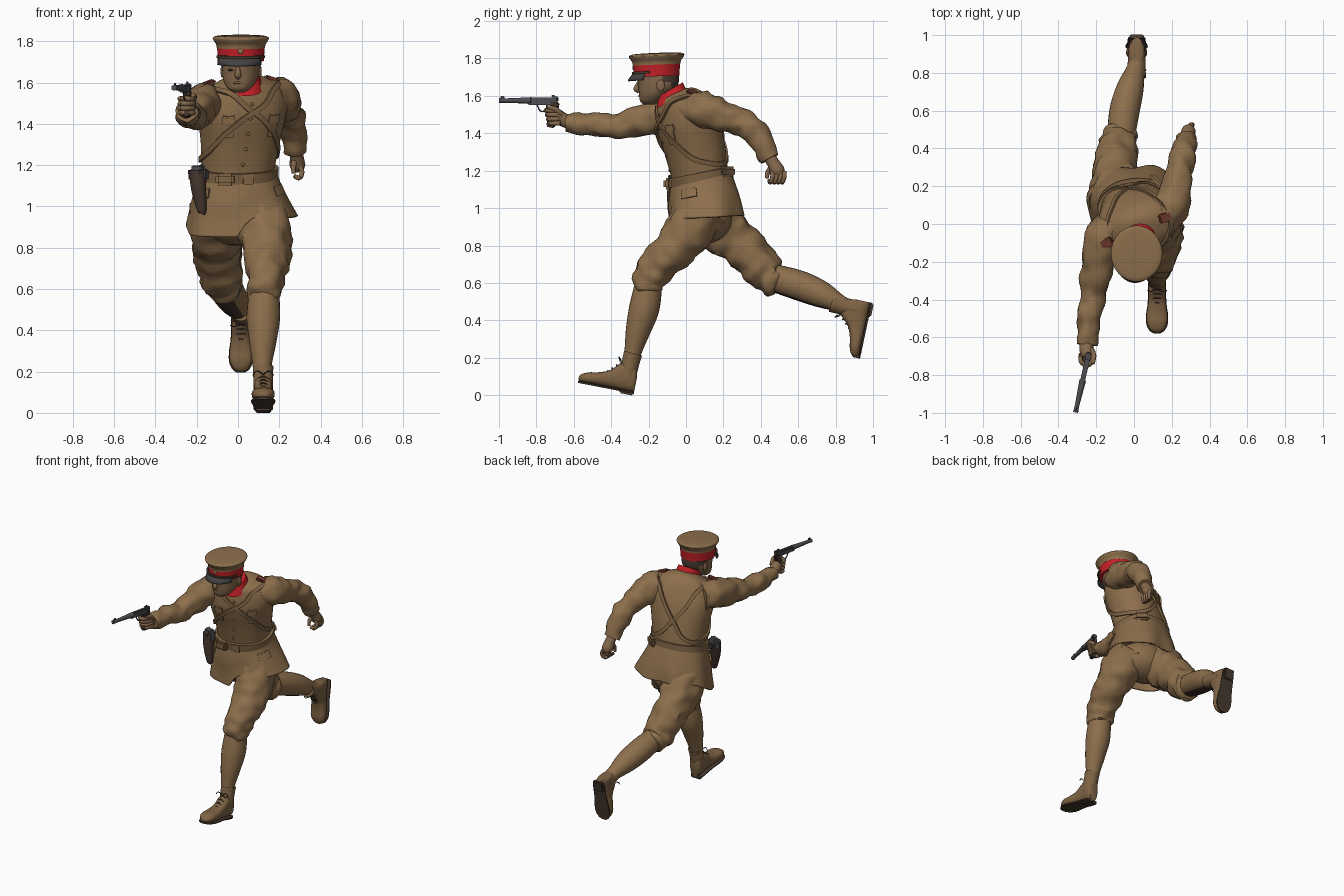
import bpy, bmesh, math
from mathutils import Vector as V, Matrix as M, noise

if "Cube" in bpy.data.objects:
    bpy.data.objects.remove(bpy.data.objects["Cube"])
def mat(name, *rgb):
    m = bpy.data.materials.new(name)
    m.diffuse_color = (*rgb, 1)
    m.use_nodes = True
    m.node_tree.nodes["Principled BSDF"].inputs["Base Color"].default_value = m.diffuse_color
    return m
KHAKI, LEATHER = mat("khaki cloth", .265, .158, .072), mat("tan leather", .21, .125, .058)
SKIN, RED = mat("skin", .23, .138, .072), mat("red felt", .55, .015, .02)
BLACK, STEEL = mat("dark sole", .065, .044, .03), mat("gun steel", .075, .075, .085)
HOLSTER, VISOR = mat("holster brown", .06, .035, .025), mat("visor grey", .06, .055, .055)
BOARD = mat("rank board", .16, .04, .025)

# Helpers
def finish(bm, name, m, solid=0, xf=M()):
    bmesh.ops.recalc_face_normals(bm, faces=bm.faces)
    bm.transform(xf)
    me = bpy.data.meshes.new(name)
    bm.to_mesh(me)
    me.materials.append(m)
    me.shade_smooth()
    me.set_sharp_from_angle(angle=math.radians(45))
    ob = bpy.data.objects.new(name, me)
    bpy.context.collection.objects.link(ob)
    if solid:
        s = ob.modifiers.new("thickness", 'SOLIDIFY')
        s.thickness, s.offset = solid, 0
    return ob

def skin(name, rows, m, wrap=True, caps=True, loop=False, **kw):  # bridge rows of points
    bm = bmesh.new()
    R = [[bm.verts.new(p) for p in r] for r in rows]
    n = len(R[0])
    for a, b in zip(R, R[1:] + R[:1] if loop else R[1:]):
        for j in range(n if wrap else n - 1):
            bm.faces.new((a[j], a[(j + 1) % n], b[(j + 1) % n], b[j]))
    if caps and not loop:
        bm.faces.new(R[0]), bm.faces.new(R[-1])
    return finish(bm, name, m, **kw)

def smooth(keys, m=6):  # Catmull-Rom through tuples
    out = []
    for i in range(len(keys) - 1):
        quad = [keys[max(0, min(len(keys) - 1, i + o))] for o in (-1, 0, 1, 2)]
        for t in (s / m for s in range(m)):
            out.append(tuple(.5 * (2*q + (r-p)*t + (2*p-5*q+4*r-s)*t*t + (3*q-p-3*r+s)*t**3) for p, q, r, s in zip(*quad)))
    return out + [keys[-1]]

def tube(name, keys, m, fold=0, n=24, **kw):  # round limb through (x, y, z, radius) with cloth folds
    P, rows = smooth(keys), []
    for i, p in enumerate(P):
        t = (V(P[min(i+1, len(P)-1)][:3]) - V(P[max(i-1, 0)][:3])).normalized()
        u = t.cross(V((1, 0, 0)) if abs(t.x) < .8 else V((0, 0, 1))).normalized()
        ds = [u * math.cos(a) + t.cross(u) * math.sin(a) for a in (2 * math.pi * j / n for j in range(n))]
        rows.append([V(p[:3]) + d * (p[3] + fold * noise.noise((V(p[:3]) + d * p[3]) * 15 + t * 2)) for d in ds])
    return skin(name, rows, m, **kw)

def box(name, loc, size, m, rot=(0, 0, 0), bevel=.006, xf=M()):
    bm = bmesh.new()
    bmesh.ops.create_cube(bm, size=1)
    bm.transform(M.Diagonal((*size, 1)))
    bmesh.ops.bevel(bm, geom=bm.edges[:], offset=min(bevel, min(size) * .3), segments=2, affect='EDGES')
    turn = M.Rotation(rot[2], 4, 'Z') @ M.Rotation(rot[1], 4, 'Y') @ M.Rotation(rot[0], 4, 'X')
    return finish(bm, name, m, xf=xf @ M.Translation(loc) @ turn)

def ball(name, loc, size, m):
    bm = bmesh.new()
    bmesh.ops.create_uvsphere(bm, u_segments=16, v_segments=10, radius=1)
    return finish(bm, name, m, xf=M.Translation(loc) @ M.Diagonal((*size, 1)))

def power(a, e):  # superellipse direction
    return [math.copysign(abs(v) ** (2 / e), v) for v in (math.cos(a), math.sin(a))]

def spot(P, deg, off=0, e=2.3):  # point on an oval (cx, cy, z, rx, ry, yaw, tilt)
    c, s = power(math.radians(deg), e)
    q = M.Rotation(math.radians(P[5]), 3, 'Z') @ V((c * (P[3] + off), s * (P[4] + off), 0))
    return V((P[0] + q.x, P[1] + q.y, P[2] + P[6] * q.y))

def ovals(name, keys, m, e=2.3):
    return skin(name, [[spot(P, 9 * j, 0, e) for j in range(40)] for P in smooth(keys)], m)

def level(S, z):  # oval at a height
    for a, b in zip(S, S[1:]):
        if z <= b[2]:
            return tuple(p + (q - p) * max(0, (z - a[2]) / (b[2] - a[2])) for p, q in zip(a, b))
    return S[-1]

def ribbon(name, S, keys, width, m, thick=.012, lift=.004, loop=False):  # strip on an oval surface
    f = lambda d, z: spot(level(S, z), d)
    K, rows = smooth(keys, 8)[:-1 if loop else None], []
    for i, (d, z) in enumerate(K):
        nrm = (f(d + 2, z) - f(d - 2, z)).cross(f(d, z + .004) - f(d, z - .004)).normalized()
        a, b = (K[i-1], K[(i+1) % len(K)]) if loop else (K[max(i-1, 0)], K[min(i+1, len(K)-1)])
        s = (f(*b) - f(*a)).cross(nrm).normalized() * width / 2
        lo, hi = f(d, z) + nrm * (lift - thick), f(d, z) + nrm * (lift + thick / 2)
        rows.append([lo - s, lo + s, hi + s, hi - s])
    return skin(name, rows, m, loop=loop)

# Jacket body and flared skirt, whose right front panel hangs lower
BODY = [(0, .08, 1.10, .18, .145, 8, .2), (0, .075, 1.17, .176, .147, 8, .2), (.01, .05, 1.30, .19, .155, 14, .15),
        (.02, .015, 1.43, .212, .16, 18, .1), (.03, 0, 1.51, .212, .145, 20, .1), (.03, -.02, 1.575, .18, .12, 20, .2),
        (.03, -.05, 1.605, .11, .09, 18, .4), (.03, -.07, 1.615, .06, .06, 15, .4)]
TORSO = smooth(BODY)
ovals("jacket_body", BODY, KHAKI)
SKIRT = smooth([(.02, .105, .95, .262, .195, 4, .05), (.01, .1, 1.02, .235, .185, 5, .1),
                (0, .085, 1.10, .205, .17, 8, .2), (0, .078, 1.17, .182, .152, 8, .2)])
def hang(p):
    t, clip = max(0, (1.16 - p.z) / .21), lambda v: max(0, min(1, v))
    k = 1 + .03 * t * math.sin(7 * math.atan2(p.y - .1, p.x))
    return V((p.x * k, p.y * k, p.z - .085 * t * clip((.05 - p.x) / .05) * clip((.2 - p.y) / .15)))
skin("jacket_skirt", [[hang(spot(P, 6 * j)) for j in range(60)] for P in SKIRT], KHAKI, caps=False, solid=.012)
ball("trouser_seat", (0, .1, .94), (.19, .15, .13), KHAKI)
# Belt, crossed straps, pockets, buttons, holster
on_belt = lambda deg, off: spot(level(TORSO, 1.165), deg, off)
ribbon("belt", TORSO, [(a, 1.165) for a in range(-180, 181, 30)], .05, LEATHER, .016, .012, True)
CROSS = [(-180, 1.585), (-125, 1.575), (-97, 1.49), (-60, 1.38), (-20, 1.27), (30, 1.215),
         (70, 1.25), (98, 1.40), (120, 1.525), (145, 1.57), (180, 1.585)]
ribbon("right_shoulder_strap", TORSO, CROSS, .026, LEATHER, loop=True)
ribbon("left_shoulder_strap", TORSO, [(180 - a, z) for a, z in CROSS], .024, LEATHER, lift=.008, loop=True)
for side, a, b in (("right", -128, -150), ("left", -68, -30)):
    ribbon(side + "_chest_pocket", TORSO, [(a, 1.40), (a + 8, 1.40), (a + 16, 1.40)], .10, KHAKI, .006, .003)
    ribbon(side + "_pocket_flap", TORSO, [(a - 1, 1.44), (a + 8, 1.435), (a + 17, 1.44)], .035, KHAKI, .01)
    ribbon(side + "_skirt_pocket_flap", SKIRT, [(b - 14, 1.09), (b, 1.09), (b + 14, 1.09)], .05, KHAKI, .014, .006)
for i in range(5):
    ball("jacket_button", spot(level(TORSO, 1.23 + .07 * i), -92, .003), (.009, .006, .009), LEATHER)
box("belt_buckle", on_belt(-84, .022), (.05, .012, .052), LEATHER, (0, 0, .14))
box("front_pouch", on_belt(-112, .026), (.09, .04, .06), LEATHER, (0, 0, -.1), .015)
box("rear_pouch", on_belt(48, .02), (.1, .04, .055), LEATHER, (0, 0, -.75), .015)
tube("holster_body", [(-.195, -.05, 1.17, .042), (-.19, -.065, 1.08, .036), (-.175, -.075, .98, .022), (-.174, -.076, .965, .012)], HOLSTER)
box("holster_flap", (-.192, -.05, 1.155), (.095, .07, .085), STEEL, (.1, 0, -.5), .02)
# Collar, neck, shoulder boards
ovals("red_collar", [(.035, -.07, 1.575, .088, .088, 0, .45), (.032, -.077, 1.605, .08, .075, 0, .5), (.03, -.082, 1.635, .072, .064, 0, .58)], RED)
tube("neck", [(.025, -.05, 1.57, .055), (.02, -.1, 1.64, .055), (.02, -.12, 1.70, .06)], SKIN)
box("right_shoulder_board", (-.145, -.10, 1.596), (.07, .05, .02), BOARD, (.1, -.35, .35))
box("left_shoulder_board", (.165, .035, 1.618), (.07, .05, .02), BOARD, (.1, .3, .35))
# Head with cropped hair, face turned slightly to the right
head = ovals("head", [(.004, -.198, 1.553, .027, .028, -8, 0), (.006, -.19, 1.572, .057, .055, -8, 0), (.01, -.168, 1.61, .08, .083, -8, 0),
              (.014, -.15, 1.65, .089, .105, -8, 0), (.015, -.15, 1.70, .092, .112, -8, 0), (.015, -.155, 1.75, .09, .11, 0, 0)], SKIN, 2.1)
head.data.materials.append(BLACK)
for f in head.data.polygons:
    f.material_index = int(f.center.y > -.13 and f.center.z > 1.675 or f.center.y > -.08 and f.center.z > 1.645)
tube("nose", [(0, -.248, 1.68, .009), (0, -.26, 1.655, .012), (0, -.264, 1.636, .016), (0, -.25, 1.622, .009)], SKIN, n=12)
tube("mouth", [(-.022, -.241, 1.597, .004), (0, -.248, 1.6, .007), (.022, -.241, 1.597, .004)], LEATHER, n=8)
for s in (-1, 1):
    ball("eye", (s * .036, -.245 + s * .003, 1.661), (.014, .006, .005), BLACK)
    ball("ear", (.015 + s * .09, -.125 - s * .01, 1.655), (.01, .022, .032), SKIN)
# Peaked cap
cap = lambda z, r: (.014, -.157, z, r, r * 1.09, 0, .04)
ovals("cap_band", [cap(1.705, .111), cap(1.735, .113), cap(1.775, .116)], RED, 2)
ovals("cap_crown", [cap(1.767, .1165), cap(1.785, .12), cap(1.808, .134), cap(1.819, .134), cap(1.827, .11), cap(1.83, .03)], KHAKI, 2)
skin("cap_visor", [[spot((.012, -.157, 1.725 - .036 * f, .113 + .002 * f, .125 + .028 * f, -5, .06), a, 0, 2)
                    for a in range(-155, -24, 10)] for f in (0, .5, 1)], VISOR, wrap=False, caps=False, solid=.007)
ribbon("cap_chin_strap", [cap(1.69, .111), cap(1.80, .118)], [(a, 1.728) for a in range(-165, -14, 15)], .012, BLACK, .008)
ball("cap_badge", (.012, -.282, 1.752), (.014, .005, .014), KHAKI)
# Sleeves
tube("right_sleeve", [(-.12, 0, 1.5, .095), (-.172, -.1, 1.497, .096), (-.196, -.25, 1.462, .084), (-.213, -.38, 1.435, .068),
                      (-.235, -.5, 1.448, .062), (-.25, -.64, 1.457, .05)], KHAKI, .018)
tube("left_sleeve", [(.14, .03, 1.515, .1), (.195, .10, 1.52, .1), (.225, .20, 1.49, .08), (.243, .30, 1.46, .072),
                     (.262, .38, 1.39, .067), (.278, .452, 1.265, .055)], KHAKI, .018)
# Trousers and wrapped shins, with a dark seam under the rear calf
tube("left_trouser", [(.10, .08, .99, .14), (.13, .0, .86, .126), (.142, -.075, .765, .11), (.132, -.165, .675, .098),
                      (.127, -.195, .61, .09), (.125, -.2, .57, .082), (.125, -.2, .553, .07)], KHAKI, .024)
tube("right_trouser", [(-.09, .12, .98, .145), (-.10, .2, .88, .135), (-.10, .29, .80, .118), (-.085, .4, .68, .104),
                       (-.077, .45, .63, .094), (-.072, .485, .612, .086), (-.07, .50, .605, .07)], KHAKI, .024)
tube("left_gaiter", [(.127, -.195, .62, .07), (.123, -.222, .47, .081), (.12, -.255, .35, .067), (.117, -.284, .23, .046), (.118, -.295, .17, .044)], KHAKI)
calf = tube("right_gaiter", [(-.072, .44, .635, .072), (-.05, .6, .588, .08), (-.02, .72, .54, .072), (.005, .81, .495, .05), (.012, .85, .475, .044)], KHAKI)
calf.data.materials.append(HOLSTER)
for f in calf.data.polygons:
    f.material_index = int(f.normal.z < -.8)
# Laced boots from (y, half width, bottom, top) sections
def slab(rows, e):
    arc = [power(math.pi * j / 12, e) for j in range(24)]
    return [[V((w * c, y, (lo + hi) / 2 + (hi - lo) / 2 * s)) for c, s in arc] for y, w, lo, hi in rows]
FOOT = smooth([(.055, .028, -.112, -.03), (.035, .042, -.114, .03), (-.03, .045, -.114, .035), (-.09, .047, -.114, -.02),
               (-.15, .055, -.114, -.045), (-.2, .054, -.114, -.055), (-.235, .038, -.112, -.07), (-.25, .016, -.108, -.085)], 4)
for side, loc, pitch in (("left", (.122, -.31, .138), -11), ("right", (.014, .863, .465), 78)):
    xf = M.Translation(loc) @ M.Rotation(math.radians(pitch), 4, 'X')
    skin(side + "_boot", slab(FOOT, 2.6), LEATHER, xf=xf)
    tube(side + "_boot_shaft", [(0, .005, -.05, .046), (0, .005, 0, .047), (0, .008, .06, .048), (0, .01, .09, .05)], LEATHER, xf=xf)
    skin(side + "_sole", slab([(y, w + .003, -.122, -.111) for y, w, *_ in FOOT], 6), BLACK, xf=xf)
    box(side + "_heel", (0, .016, -.123), (.076, .075, .02), BLACK, xf=xf)
    for y, z in ((-.04 - .02 * i, .03 - .02 * i) for i in range(5)):
        tube(side + "_lace", [(-.026, y, z - .012, .004), (0, y - .004, z + .002, .004), (.026, y, z - .012, .004)], BLACK, n=8, xf=xf)
    for s in (-1, 1):
        tube(side + "_lace_bow", [(0, -.045, .04, .003), (s * .03, -.06, .055, .003), (s * .05, -.05, .035, .003)], BLACK, n=8, xf=xf)
# Pistol
gun = M.Translation((-.243, -.70, 1.575)) @ M.Rotation(-.22, 4, 'Z')
for part, loc, size in (("frame", (0, -.075, -.004), (.026, .15, .04)), ("bolt", (0, 0, .006), (.032, .035, .03)),
                        ("rear_sight", (0, -.01, .024), (.01, .02, .012)), ("front_sight", (0, -.288, .016), (.006, .02, .016))):
    box("pistol_" + part, loc, size, STEEL, xf=gun)
tube("pistol_barrel", [(0, -.13, 0, .018), (0, -.19, 0, .015), (0, -.27, 0, .012), (0, -.305, 0, .014)], STEEL, n=16, xf=gun)
box("pistol_grip", (0, -.012, -.075), (.028, .045, .14), HOLSTER, (-.2, 0, 0), xf=gun)
tube("trigger_guard", [(0, -.045, -.02, .004), (0, -.05, -.052, .004), (0, -.08, -.056, .004), (0, -.1, -.02, .004)], STEEL, n=8, xf=gun)
# Right hand around the grip, left hand loosely curled
tube("right_palm", [(-.25, -.62, 1.457, .036), (-.252, -.66, 1.475, .037), (-.245, -.69, 1.495, .036), (-.243, -.705, 1.505, .026)], SKIN)
tube("right_thumb", [(-.225, -.665, 1.5, .015), (-.212, -.70, 1.53, .013), (-.218, -.74, 1.54, .01)], SKIN, n=10)
tube("left_palm", [(.28, .445, 1.275, .032), (.285, .47, 1.235, .034), (.288, .49, 1.2, .038), (.29, .50, 1.175, .028)], SKIN)
tube("left_thumb", [(.275, .46, 1.225, .015), (.268, .437, 1.19, .013), (.27, .432, 1.16, .01)], SKIN, n=10)
for i in range(4):
    z, o, y = 1.522 - .023 * i, .006 * i, .462 + .021 * i
    tube("right_finger", [(-.215, -.69 + o, z, .012), (-.222, -.73 + o, z, .013), (-.252, -.748 + o, z, .013),
                          (-.28, -.73 + o, z, .012), (-.282, -.70 + o, z, .01)], SKIN, n=10)
    tube("left_finger", [(.3, y, 1.195, .013), (.31, y, 1.165, .012), (.297, y - .01, 1.138, .012), (.272, y - .018, 1.148, .01)], SKIN, n=10)
